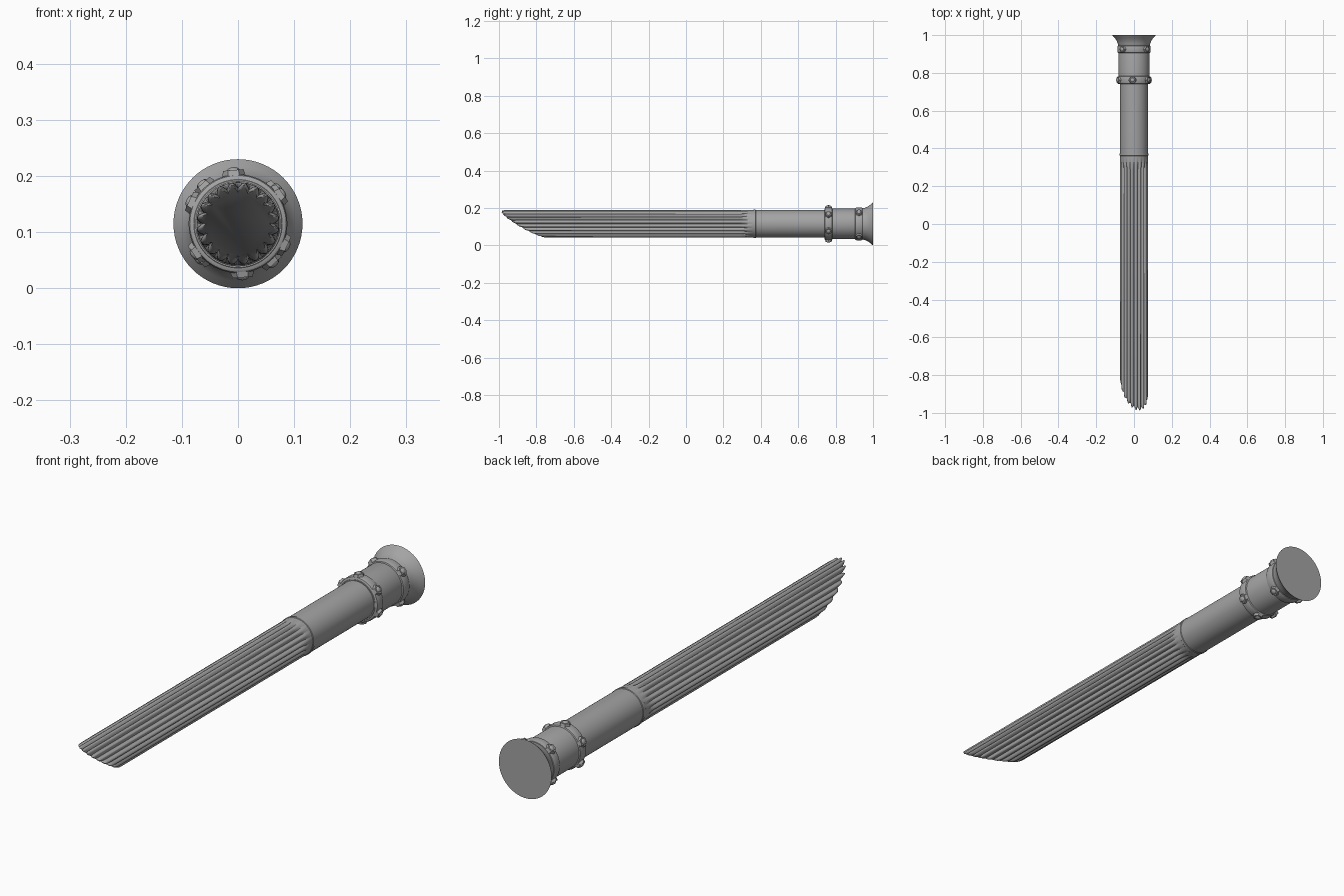
import bpy, bmesh, math
from mathutils import Matrix, Vector

if "Cube" in bpy.data.objects:
    bpy.data.objects.remove(bpy.data.objects["Cube"])

CZ = 0.115          # height of the long axis
R = 0.074           # shaft radius
REEDS = 20

grey = bpy.data.materials.new("stone grey")
grey.diffuse_color = (0.37, 0.37, 0.37, 1)
grey.use_nodes = True
grey.node_tree.nodes["Principled BSDF"].inputs["Base Color"].default_value = grey.diffuse_color


def finish(name, bm, angle=35):
    bmesh.ops.recalc_face_normals(bm, faces=bm.faces)
    me = bpy.data.meshes.new(name)
    bm.to_mesh(me)
    bm.free()
    ob = bpy.data.objects.new(name, me)
    bpy.context.collection.objects.link(ob)
    me.materials.append(grey)
    bpy.ops.object.select_all(action='DESELECT')
    ob.select_set(True)
    bpy.context.view_layer.objects.active = ob
    bpy.ops.object.shade_smooth_by_angle(angle=math.radians(angle))
    return ob


def skin(name, rings, angle=35):
    """Bridge rings of points in order and close both ends."""
    bm = bmesh.new()
    loops = [[bm.verts.new(p) for p in ring] for ring in rings]
    n = len(loops[0])
    for a, b in zip(loops, loops[1:]):
        for i in range(n):
            j = (i + 1) % n
            bm.faces.new((a[i], a[j], b[j], b[i]))
    for end in (loops[0], loops[-1]):
        bm.faces.new(end)
    return finish(name, bm, angle)


def lathe(name, profile, n=64):
    """Turn (y, radius) pairs around the long axis."""
    turn = [math.tau * i / n for i in range(n)]
    return skin(name, [[(r * math.cos(t), y, CZ + r * math.sin(t)) for t in turn]
                       for y, r in profile])


# Reeded front length, ending in a slanted cut with rounded reed tips
def reed_radius(t, depth):
    return R - depth * (1 - abs(math.sin(t * REEDS / 2)))


def cut_y(x, z):
    return -0.872 - 1.69 * (0.36 * x + 0.93 * z)


steps = REEDS * 8
turn = [math.tau * i / steps for i in range(steps)]
rings = []
for y, depth in ((0.355, 0.0), (0.335, 0.001), (0.315, 0.007), (0.29, 0.010)):
    rings.append([(reed_radius(t, depth) * math.cos(t), y,
                   CZ + reed_radius(t, depth) * math.sin(t)) for t in turn])
for scale, back in ((1, 0.022), (0.985, 0.009), (0.94, 0.001), (0.88, 0.0)):
    ring = []
    for t in turn:
        r = reed_radius(t, 0.010) * scale
        x, z = r * math.cos(t), r * math.sin(t)
        valley = 0.016 * (1 - abs(math.sin(t * REEDS / 2)))
        ring.append((x, cut_y(x, z) + back + valley * (scale > 0.9), CZ + z))
    rings.append(ring)
skin("reeded_shaft", rings, 50)

# Plain shaft with a thin seam ring
lathe("plain_shaft", [(0.34, R - 0.001), (0.355, R), (0.76, R)])
lathe("seam_ring", [(0.359, R - 0.001), (0.362, R + 0.002), (0.372, R + 0.002), (0.375, R - 0.001)])

# Collar sleeve with two raised bands
lathe("collar_sleeve", [(0.74, 0.078), (0.745, 0.082), (0.94, 0.082), (0.955, 0.078)])
for name, y in (("front_band", 0.762), ("rear_band", 0.925)):
    lathe(name, [(y - 0.021, 0.081), (y - 0.018, 0.086), (y - 0.012, 0.088),
                 (y + 0.012, 0.088), (y + 0.018, 0.086), (y + 0.021, 0.081)])

# Flared end
lathe("flared_end", [(0.935, 0.078), (0.944, 0.084), (0.955, 0.086), (0.97, 0.092),
                     (0.985, 0.102), (0.997, 0.113), (1.0, 0.115)])


# Studs: a hexagonal base with a domed head
def stud(name, y, angle):
    bm = bmesh.new()
    out = Vector((math.cos(angle), 0, math.sin(angle)))
    place = (Matrix.Translation(out * 0.091 + Vector((0, y, CZ)))
             @ out.to_track_quat('Z', 'Y').to_matrix().to_4x4())
    bmesh.ops.create_cone(bm, cap_ends=True, segments=6, radius1=0.021,
                          radius2=0.018, depth=0.010, matrix=place)
    bmesh.ops.create_uvsphere(bm, u_segments=12, v_segments=8, radius=0.012,
                              matrix=place @ Matrix.Translation((0, 0, 0.003))
                              @ Matrix.Diagonal((1, 1, 0.6, 1)))
    finish(name, bm)


for i in range(6):
    stud(f"front_stud_{i + 1}", 0.762, math.radians(95 + 60 * i))
for i in range(4):
    stud(f"rear_stud_{i + 1}", 0.925, math.radians(42 + 90 * i))
